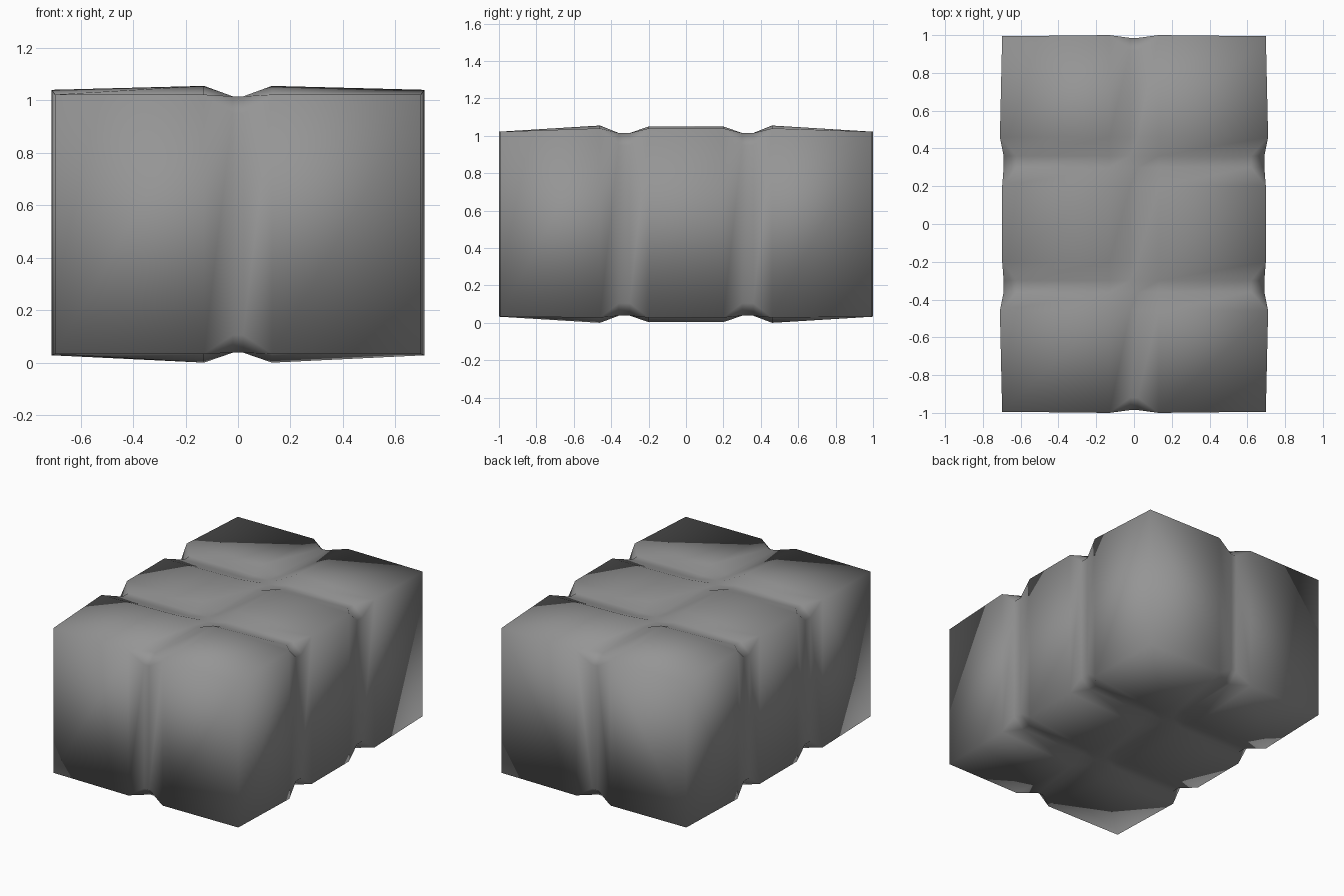
import bpy
import bmesh

cube = bpy.data.objects.get("Cube")
if cube:
    bpy.data.objects.remove(cube)

# Grid lines: block edges, groove lips and groove floors
HALF_X = [0.02, 0.13, 0.71]
HALF_Y = [0.20, 0.30, 0.36, 0.46, 1.0]
XS = [-v for v in reversed(HALF_X)] + HALF_X
YS = [-v for v in reversed(HALF_Y)] + HALF_Y


def in_x_groove(x):
    return abs(x) < 0.1


def in_y_groove(y):
    return 0.25 < abs(y) < 0.4


def sign(v):
    return 1 if v > 0 else -1


def cap_point(x, y, top):
    """Point on the top or bottom of the block."""
    ax, ay = abs(x), abs(y)
    end_x, end_y = ax > 0.5, ay > 0.9
    if in_x_groove(x) or in_y_groove(y):
        z = 1.015 if top else 0.038
        if end_x:
            ax = 0.62
        if end_y:
            ay = 0.92
    else:
        if end_y:
            z = 1.022 if top else 0.033
        elif end_x:
            z = 1.04 if top else 0.028
        else:
            z = 1.055 if top else 0.0
            if ay < 0.3:
                z += -0.005 if top else 0.004
        if end_x:
            ax = 0.698 if end_y or ay < 0.3 else 0.71
            if end_y:
                ay = 0.994
    return (sign(x) * ax, sign(y) * ay, z)


def wall_point(x, y, top):
    """Point on a side or end wall; groove floors stop short of the edge."""
    z = 0.95 if top else 0.105
    if abs(x) > 0.5 and in_y_groove(y):
        return (sign(x) * 0.69, y, z)
    if abs(y) > 0.9 and in_x_groove(x):
        return (x, sign(y) * 0.985, z)
    return cap_point(x, y, top)


bm = bmesh.new()
points = {}


def add_face(coords):
    """Add a face, sharing vertices and dropping repeated corners."""
    corners = []
    for co in coords:
        key = tuple(round(c, 4) for c in co)
        if key not in points:
            points[key] = bm.verts.new(co)
        if points[key] not in corners:
            corners.append(points[key])
    if len(corners) > 2:
        bm.faces.new(corners)


def add_wall(path):
    """Wall strip along a path, with chamfers where grooves turn the edge."""
    for a, b in zip(path, path[1:]):
        add_face([wall_point(*a, False), wall_point(*b, False),
                  wall_point(*b, True), wall_point(*a, True)])
        for top in (False, True):
            add_face([wall_point(*a, top), wall_point(*b, top),
                      cap_point(*b, top), cap_point(*a, top)])


# Top and bottom
for top in (False, True):
    for x0, x1 in zip(XS, XS[1:]):
        for y0, y1 in zip(YS, YS[1:]):
            add_face([cap_point(x0, y0, top), cap_point(x1, y0, top),
                      cap_point(x1, y1, top), cap_point(x0, y1, top)])

# Ends and sides
for s in (-1, 1):
    add_wall([(x, s * HALF_Y[-1]) for x in XS])
    add_wall([(s * HALF_X[-1], y) for y in YS])

bmesh.ops.triangulate(bm, faces=bm.faces[:], quad_method='FIXED')
bmesh.ops.recalc_face_normals(bm, faces=bm.faces[:])
for face in bm.faces:
    face.smooth = True

mesh = bpy.data.meshes.new("grooved_block")
bm.to_mesh(mesh)
bm.free()
block = bpy.data.objects.new("grooved_block", mesh)
bpy.context.collection.objects.link(block)

# Single grey finish
grey = bpy.data.materials.new("mid_grey")
grey.use_nodes = True
colour = (0.3, 0.3, 0.3, 1.0)
grey.diffuse_color = colour
grey.node_tree.nodes["Principled BSDF"].inputs["Base Color"].default_value = colour
mesh.materials.append(grey)
